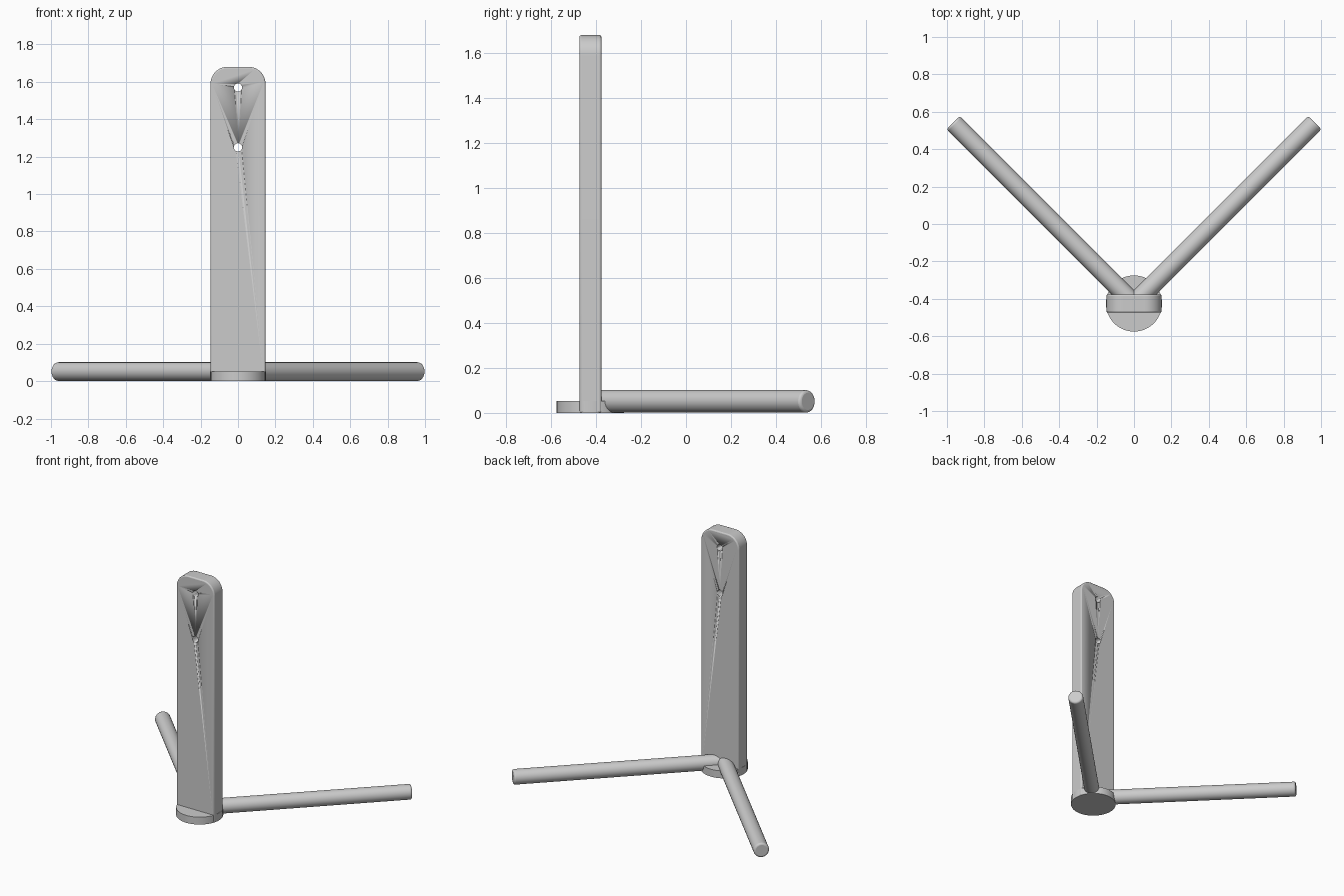
import bpy, bmesh, math
from mathutils import Vector

if "Cube" in bpy.data.objects:
    bpy.data.objects.remove(bpy.data.objects["Cube"])

grey = bpy.data.materials.new("light grey")
grey.diffuse_color = (0.6, 0.6, 0.6, 1)
grey.use_nodes = True
grey.node_tree.nodes["Principled BSDF"].inputs["Base Color"].default_value = grey.diffuse_color

CY = -0.425          # y of the post and base centre
W, D, H, R = 0.147, 0.0485, 1.68, 0.09


def bevel(ob, width):
    m = ob.modifiers.new("bevel", "BEVEL")
    m.width, m.segments, m.limit_method = width, 3, "ANGLE"
    m.angle_limit = math.radians(50)


def cylinder(name, start, end, radius, sides=48):
    a, b = Vector(start), Vector(end)
    bpy.ops.mesh.primitive_cylinder_add(vertices=sides, radius=radius, depth=(b - a).length,
                                        location=(a + b) / 2)
    ob = bpy.context.object
    ob.name = name
    ob.rotation_euler = (b - a).to_track_quat("Z", "Y").to_euler()
    ob.data.materials.append(grey)
    bpy.ops.object.shade_smooth_by_angle(angle=math.radians(35))
    return ob


# Upright post: rounded-top outline extruded front to back
outline = [(-W, 0), (W, 0)]
for cx, a0 in ((W - R, 0), (R - W, 90)):
    for i in range(13):
        a = math.radians(a0 + i * 7.5)
        outline.append((cx + R * math.cos(a), H - R + R * math.sin(a)))
bm = bmesh.new()
face = bm.faces.new([bm.verts.new((x, CY - D, z)) for x, z in outline])
ext = bmesh.ops.extrude_face_region(bm, geom=[face])
bmesh.ops.translate(bm, vec=(0, 2 * D, 0),
                    verts=[v for v in ext["geom"] if isinstance(v, bmesh.types.BMVert)])
bmesh.ops.recalc_face_normals(bm, faces=bm.faces)
mesh = bpy.data.meshes.new("post")
bm.to_mesh(mesh)
bm.free()
mesh.materials.append(grey)
post = bpy.data.objects.new("post", mesh)
bpy.context.collection.objects.link(post)
bevel(post, 0.008)

# Two screw holes through the post
for i, z in enumerate((1.25, 1.57)):
    cutter = cylinder(f"hole_cutter_{i + 1}", (0, CY - 0.2, z), (0, CY + 0.2, z), 0.022, 32)
    cutter.hide_render = True
    cutter.hide_set(True)
    m = post.modifiers.new("hole", "BOOLEAN")
    m.operation, m.object, m.solver = "DIFFERENCE", cutter, "EXACT"

bpy.ops.object.select_all(action="DESELECT")
post.select_set(True)
bpy.context.view_layer.objects.active = post
bpy.ops.object.shade_smooth_by_angle(angle=math.radians(35))

# Round base disc
cylinder("base_disc", (0, CY, 0), (0, CY, 0.052), 0.15, 64)

# Two splayed legs at 45 degrees
for side, name in ((-1, "left_leg"), (1, "right_leg")):
    leg = cylinder(name, (0, CY, 0.051), (side * 0.967, CY + 0.967, 0.051), 0.05)
    bevel(leg, 0.012)
